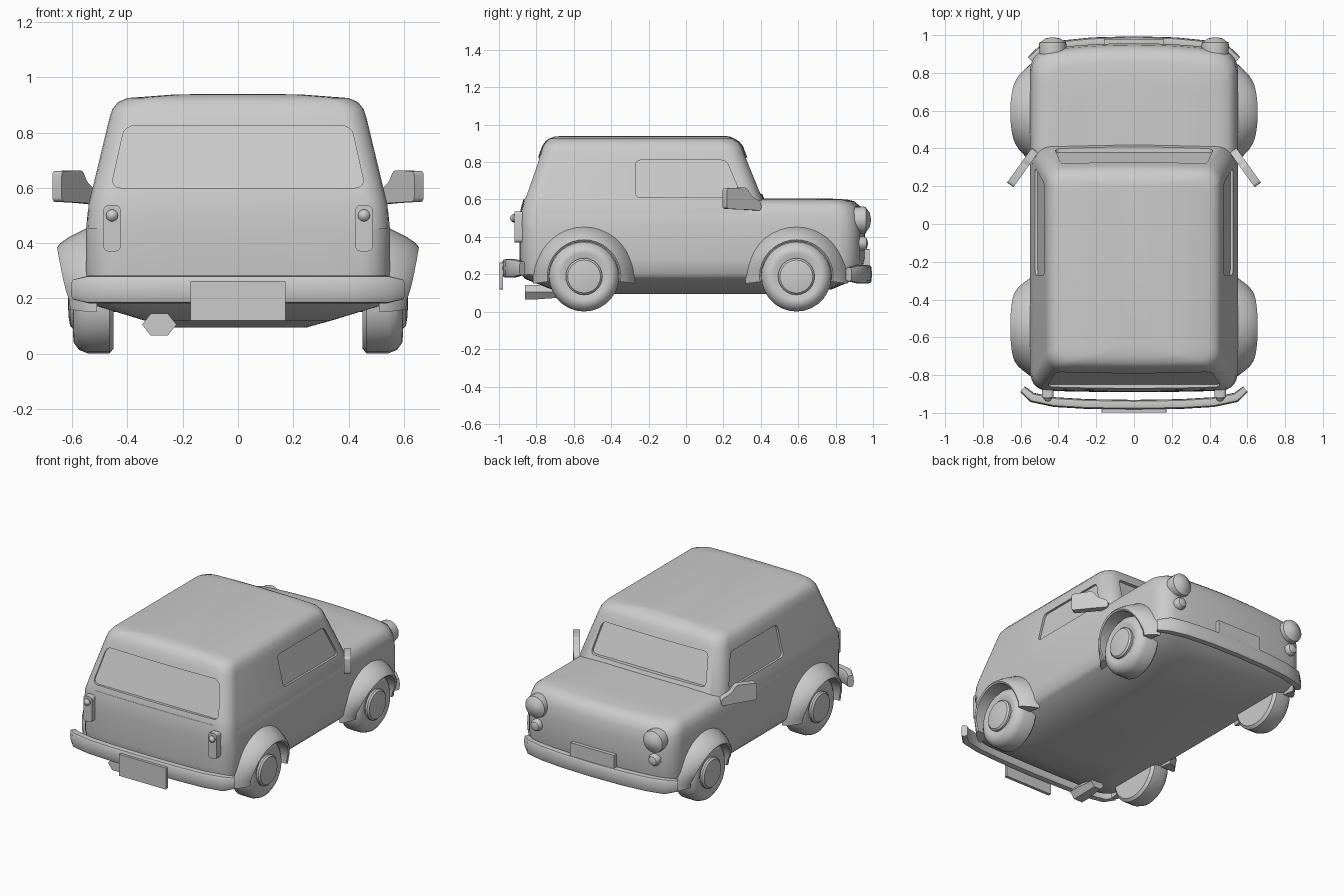
import bpy, bmesh
from math import sin, cos, pi, radians
from mathutils import Vector

if "Cube" in bpy.data.objects:
    bpy.data.objects.remove(bpy.data.objects["Cube"])


def smooth(ob, angle=35):
    bm = bmesh.new()
    bm.from_mesh(ob.data)
    for f in bm.faces:
        f.smooth = True
    for e in bm.edges:
        e.smooth = e.calc_face_angle(0) < radians(angle)
    bm.to_mesh(ob.data)
    bm.free()


def loft(name, rings, angle=35):
    """Skin a list of closed rings and cap both ends."""
    bm = bmesh.new()
    vs = [[bm.verts.new(p) for p in r] for r in rings]
    n = len(rings[0])
    for a, b in zip(vs, vs[1:]):
        for i in range(n):
            bm.faces.new((a[i], a[(i + 1) % n], b[(i + 1) % n], b[i]))
    bm.faces.new(vs[0])
    bm.faces.new(vs[-1])
    bmesh.ops.recalc_face_normals(bm, faces=bm.faces[:])
    me = bpy.data.meshes.new(name)
    bm.to_mesh(me)
    bm.free()
    ob = bpy.data.objects.new(name, me)
    bpy.context.collection.objects.link(ob)
    smooth(ob, angle)
    return ob


def plan_ring(z, hx, yb, yf, r, bow_f, bow_b):
    """Rounded rectangle in plan, with bowed front and back edges."""
    pts = []
    corners = [(1, 1, 0), (-1, 1, 90), (-1, -1, 180), (1, -1, 270)]
    for k, (sx, sy, a0) in enumerate(corners):
        cx, cy = sx * (hx - r), (yf - r if sy > 0 else yb + r)
        for i in range(6):
            a = radians(a0 + 18 * i)
            pts.append([cx + r * cos(a), cy + r * sin(a)])
        if k in (0, 2):
            x0, y0 = pts[-1]
            for i in range(1, 8):
                pts.append([x0 * (1 - i / 4), y0])
    mid = (yf + yb) / 2
    return [(x, y - bow_f * (x / hx) ** 2 if y > mid else y + bow_b * (x / hx) ** 2, z)
            for x, y in pts]


def lathe(name, axis, c, prof, n=24, angle=35):
    """Revolve (distance, radius) pairs about an x or y axis through c."""
    rings = []
    for t, r in prof:
        ring = []
        for i in range(n):
            u, w = r * cos(2 * pi * i / n), r * sin(2 * pi * i / n)
            ring.append((c[0] + t, c[1] + u, c[2] + w) if axis == 'x'
                        else (c[0] + u, c[1] + t, c[2] + w))
        rings.append(ring)
    return loft(name, rings, angle)


def prism(name, pts, vec, r):
    """Polygon with rounded corners pushed along vec."""
    bm = bmesh.new()
    bm.faces.new([bm.verts.new(p) for p in pts])
    bmesh.ops.bevel(bm, geom=bm.verts[:], offset=r, segments=4, profile=0.5, affect='VERTICES')
    bm.faces.ensure_lookup_table()
    ring = [v.co.copy() for v in bm.faces[0].verts]
    bm.free()
    return loft(name, [ring, [p + Vector(vec) for p in ring]])


# Lower body with bonnet and underside
lower = [(.095, .25, -.50, .50, .08), (.12, .34, -.72, .78, .09), (.175, .52, -.86, .91, .10),
         (.20, .54, -.88, .94, .10), (.28, .55, -.89, .957, .10), (.45, .55, -.89, .957, .10),
         (.52, .543, -.888, .948, .10), (.565, .53, -.88, .93, .10), (.59, .50, -.85, .90, .10),
         (.60, .45, -.80, .86, .09), (.606, .30, -.70, .75, .08)]
loft("lower_body", [plan_ring(*r, .04, .01) for r in lower])

# Cabin with roof
upper = [(.45, .547, -.888, .40, .08), (.54, .541, -.886, .41, .08), (.60, .526, -.87, .42, .08),
         (.85, .466, -.782, .318, .08), (.885, .455, -.77, .305, .08), (.91, .435, -.752, .285, .08),
         (.925, .40, -.735, .26, .08), (.937, .24, -.70, .235, .06), (.94, .12, -.65, .20, .05)]
cabin = loft("cabin", [plan_ring(*r, .015, .01) for r in upper])

# Recessed windows cut into the cabin
cutters = []
for s in (1, -1):
    poly = [(-.27, .61), (-.27, .81), (.215, .81), (.30, .61)]
    cutters.append(prism("side_window_cutter",
                         [(s * (.526 - (z - .6) * .24 - .014), y, z) for y, z in poly],
                         (s * .1, 0, 0), .025))
poly = [(-.46, .60), (-.41, .825), (.41, .825), (.46, .60)]
cutters.append(prism("rear_window_cutter",
                     [(x, -.87 + (z - .6) * .352 + .02, z) for x, z in poly], (0, -.15, 0), .035))
poly = [(-.42, .63), (-.385, .825), (.385, .825), (.42, .63)]
cutters.append(prism("windscreen_cutter",
                     [(x, .42 - (z - .6) * .408 - .028, z) for x, z in poly], (0, .15, 0), .03))
for c in cutters:
    m = cabin.modifiers.new("window", 'BOOLEAN')
    m.operation, m.object, m.solver = 'DIFFERENCE', c, 'EXACT'
dg = bpy.context.evaluated_depsgraph_get()
mesh = bpy.data.meshes.new_from_object(cabin.evaluated_get(dg))
cabin.modifiers.clear()
cabin.data = mesh
smooth(cabin, 30)
for c in cutters:
    bpy.data.objects.remove(c)

# Wheels, hubs and flared arches
tyre = [(.45, .10), (.45, .17), (.465, .187), (.545, .187), (.575, .175), (.594, .15),
        (.597, .125), (.585, .10)]
hub = [(.56, .098), (.598, .098), (.608, .088), (.614, .05), (.615, .01)]
section = [(.50, .275), (.55, .265), (.61, .235), (.643, .212), (.655, .197), (.648, .188), (.50, .188)]
for s in (1, -1):
    for end, y, base in (("rear", -.545, .62), ("front", .59, .40)):
        c = (0, y, .188)
        lathe(end + "_tyre", 'x', c, [(s * t, r) for t, r in tyre], 28)
        lathe(end + "_hub", 'x', c, [(s * t, r) for t, r in hub])
        rings = []
        for i in range(21):
            a = radians(-8 + 196 * i / 20)
            k = base + (1 - base) * max(0, sin(a)) ** .7
            rings.append([(s * (.53 + k * (x - .53)), y + r * cos(a), c[2] + r * sin(a))
                          for x, r in section])
        loft(end + "_wheel_arch", rings)


# Bumpers swept along a bowed path
def bumper(name, half, z, t, h):
    path = [Vector((-x, y)) for x, y in half[:0:-1]] + [Vector(p) for p in half]
    rings = []
    for i, p in enumerate(path):
        d = (path[min(i + 1, len(path) - 1)] - path[max(i - 1, 0)]).normalized()
        nrm = Vector((-d.y, d.x))
        k = .75 if i in (0, len(path) - 1) else 1
        ring = []
        for j in range(12):
            u, w = cos(pi * j / 6), sin(pi * j / 6)
            u = (abs(u) ** .5) * (1 if u > 0 else -1)
            w = (abs(w) ** .5) * (1 if w > 0 else -1)
            q = p + nrm * u * t * k
            ring.append((q.x, q.y, z + w * h * k))
        rings.append(ring)
    return loft(name, rings, 50)


bumper("rear_bumper", [(0, -.957), (.25, -.953), (.42, -.943), (.54, -.918), (.59, -.875)], .232, .026, .05)
bumper("front_bumper", [(0, .968), (.22, .962), (.38, .946), (.49, .92), (.55, .87)], .20, .026, .05)

# Number plates (blank)
prism("rear_plate", [(-.172, -.998, .12), (.172, -.998, .12), (.172, -.998, .262), (-.172, -.998, .262)],
      (0, .02, 0), .004)
prism("front_plate", [(-.16, .98, .22), (.16, .98, .22), (.16, .98, .335), (-.16, .98, .335)],
      (0, -.04, 0), .004)

for s in (1, -1):
    # Headlights and small indicator lamps
    lathe("headlight", 'y', (s * .43, 0, .49),
          [(.86, .066), (.945, .073), (.962, .07), (.966, .06), (.982, .04), (.988, .01)])
    lathe("indicator_lamp", 'y', (s * .43, 0, .365),
          [(.90, .036), (.95, .038), (.966, .028), (.972, .008)], 16)
    # Tail lights with a round bulb
    x = s * .456
    prism("tail_light", [(x - .031, -.918, .37), (x + .031, -.918, .37),
                         (x + .031, -.918, .537), (x - .031, -.918, .537)], (0, .05, 0), .018)
    lathe("tail_bulb", 'y', (x, 0, .50),
          [(-.90, .022), (-.925, .022), (-.936, .014), (-.94, .004)], 12)
    # Door mirrors, angled back
    out, d = Vector((s * .655, .20, 0)), Vector((-s * .58, .815, 0))
    shape = [(0, .55), (0, .66), (.13, .664), (.16, .62), (.225, .585), (.225, .54), (.15, .545)]
    mirror = prism("door_mirror", [out + d * a + Vector((0, 0, z)) for a, z in shape],
                   (s * .034, .024, 0), .015)
    mirror.location = (-s * .017, -.005, 0)

# Exhaust pipe
lathe("exhaust", 'y', (-.285, 0, 0.105),
      [(-.86, .04), (-.86, .052), (-.80, .052), (-.68, .04)], 6).scale = (1, 1, 1)
ex = bpy.data.objects["exhaust"]
for v in ex.data.vertices:
    v.co.x = -.285 + (v.co.x + .285) * 1.2
    v.co.z = .105 + (v.co.z - .105) * .87
